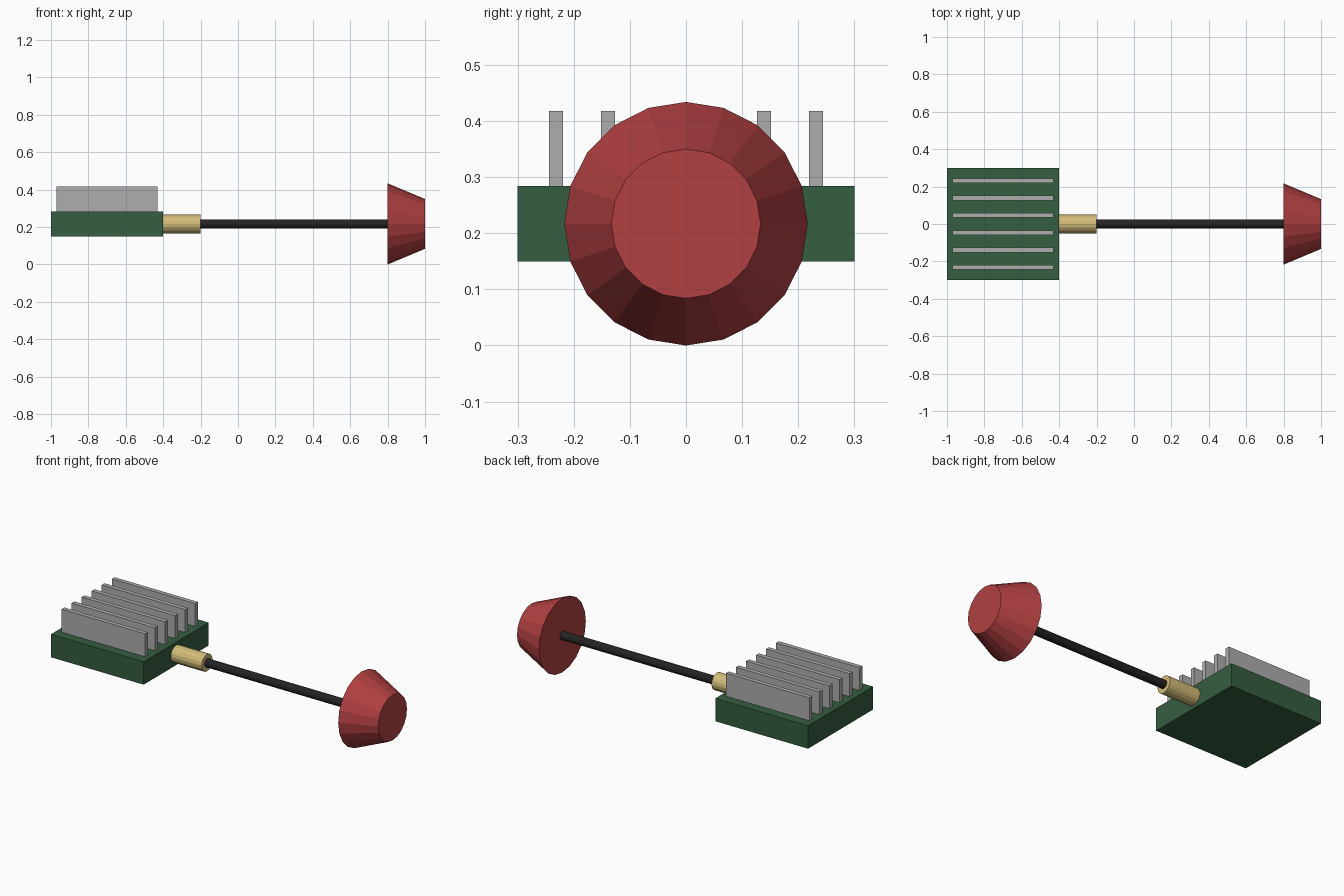
import bpy
import math

if "Cube" in bpy.data.objects:
    bpy.data.objects.remove(bpy.data.objects["Cube"])

AXIS_Z = 0.217  # height of the shaft axis


def material(name, rgb):
    m = bpy.data.materials.new(name)
    m.diffuse_color = (*rgb, 1.0)
    m.use_nodes = True
    m.node_tree.nodes["Principled BSDF"].inputs["Base Color"].default_value = m.diffuse_color
    return m


green = material("dark_green", (0.036, 0.110, 0.053))
grey = material("light_grey", (0.42, 0.42, 0.42))
brass = material("brass", (0.65, 0.50, 0.19))
black = material("black", (0.017, 0.017, 0.017))
red = material("red", (0.445, 0.051, 0.054))


def box(name, lo, hi, mat):
    bpy.ops.mesh.primitive_cube_add(size=1, location=[(a + b) / 2 for a, b in zip(lo, hi)])
    ob = bpy.context.object
    ob.name = name
    ob.scale = [b - a for a, b in zip(lo, hi)]
    ob.data.materials.append(mat)


def shaft(name, x0, x1, r0, r1, sides, mat):
    """Cylinder or cone frustum lying along the x axis."""
    bpy.ops.mesh.primitive_cone_add(
        vertices=sides, radius1=r0, radius2=r1, depth=x1 - x0,
        location=((x0 + x1) / 2, 0, AXIS_Z), rotation=(0, math.pi / 2, 0))
    ob = bpy.context.object
    ob.name = name
    ob.data.materials.append(mat)


# Base block
box("base_block", (-1.0, -0.3, 0.15), (-0.4, 0.3, 0.284), green)

# Six cooling fins
for i in range(6):
    y = (i - 2.5) * 0.0927
    box(f"cooling_fin_{i + 1}", (-0.97, y - 0.0127, 0.284), (-0.43, y + 0.0127, 0.418), grey)

# Connector, cable and flared end
shaft("connector", -0.4, -0.2, 0.05, 0.05, 16, brass)
shaft("cable", -0.2, 0.8, 0.024, 0.024, 12, black)
shaft("end_cone", 0.8, 1.0, 0.217, 0.133, 20, red)
